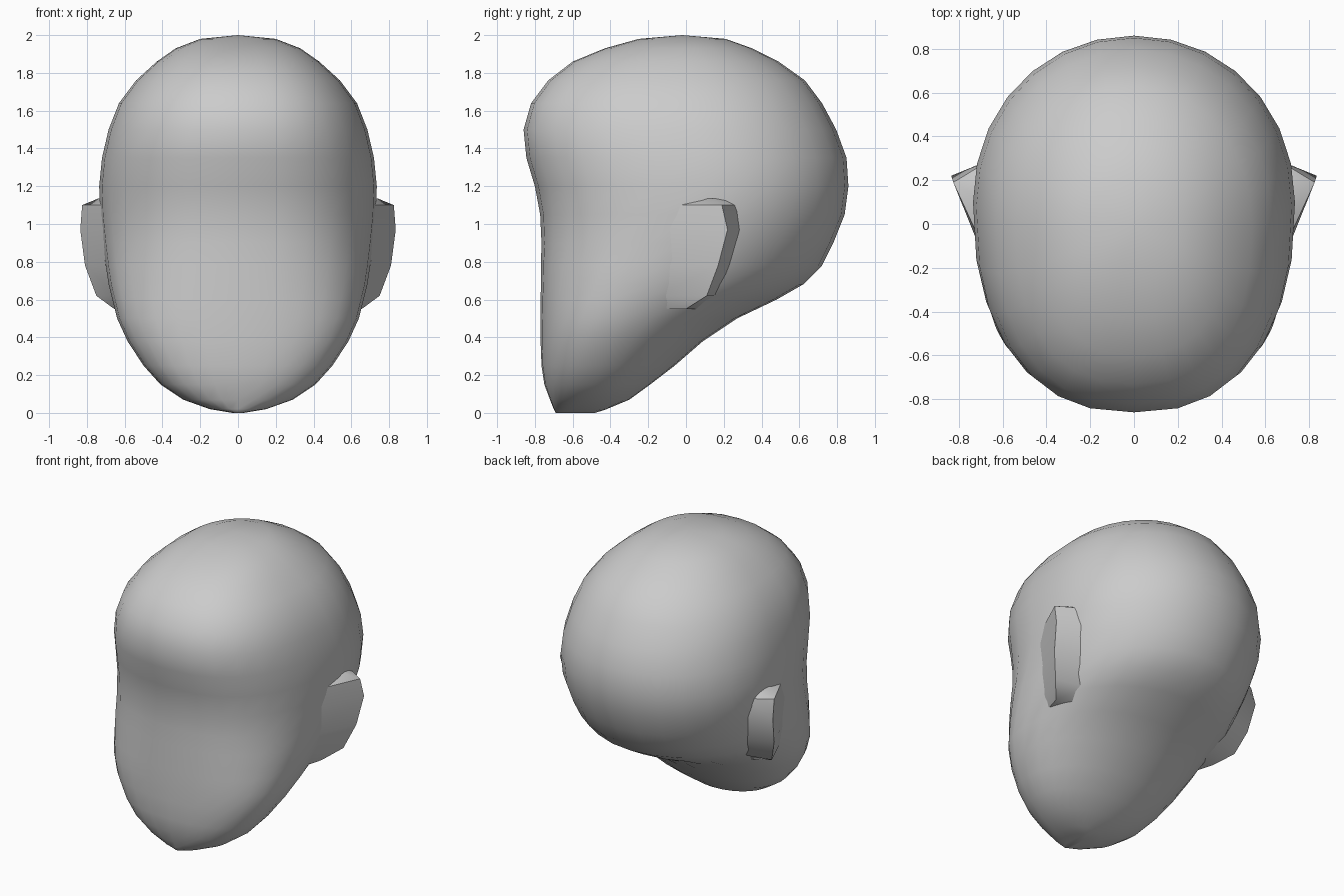
import bpy, bmesh
from math import sin, cos, pi, copysign

if "Cube" in bpy.data.objects:
    bpy.data.objects.remove(bpy.data.objects["Cube"])

# Head levels: z, front y, back y, half width, y of widest point
LEVELS = [
    (0.00, -.69, -.48, .03, -.58), (0.02, -.70, -.42, .15, -.56),
    (0.07, -.72, -.30, .29, -.52), (0.15, -.75, -.19, .41, -.48),
    (0.25, -.765, -.06, .50, -.45), (0.38, -.77, .09, .585, -.40),
    (0.50, -.77, .27, .64, -.33), (0.60, -.77, .48, .665, -.25),
    (0.68, -.768, .62, .685, -.18), (0.78, -.768, .72, .70, -.10),
    (0.90, -.765, .78, .715, 0), (1.05, -.772, .84, .73, .08),
    (1.20, -.80, .86, .735, .10), (1.35, -.845, .85, .72, .08),
    (1.50, -.86, .795, .685, .05), (1.64, -.82, .72, .63, .02),
    (1.76, -.73, .63, .54, 0), (1.86, -.60, .49, .43, -.02),
    (1.93, -.43, .35, .33, -.03), (1.98, -.25, .21, .20, -.02),
]
SEGS = 28


def spow(v, p):
    return copysign(abs(v) ** p, v)


def head_ring(z, front, back, w, yc):
    pts = []
    for i in range(SEGS):
        a = 2 * pi * i / SEGS
        s, c = sin(a), cos(a)
        n = 2.05 if s > 0 else 2.45      # fuller face, rounder back
        reach = back - yc if s > 0 else yc - front
        pts.append((w * spow(c, 2 / n), yc + reach * spow(s, 2 / n), z))
    return pts


def loft(name, rings, apex=None, angle=None):
    bm = bmesh.new()
    rows = [[bm.verts.new(p) for p in r] for r in rings]
    n = len(rows[0])
    for a, b in zip(rows, rows[1:]):
        for i in range(n):
            j = (i + 1) % n
            bm.faces.new((a[i], a[j], b[j], b[i]))
    bm.faces.new(rows[0][::-1])
    if apex:
        top = bm.verts.new(apex)
        for i in range(n):
            bm.faces.new((rows[-1][i], rows[-1][(i + 1) % n], top))
    else:
        bm.faces.new(rows[-1])
    bmesh.ops.recalc_face_normals(bm, faces=bm.faces)
    for f in bm.faces:
        f.smooth = True
    me = bpy.data.meshes.new(name)
    bm.to_mesh(me)
    bm.free()
    ob = bpy.data.objects.new(name, me)
    bpy.context.collection.objects.link(ob)
    if angle:
        bpy.ops.object.select_all(action='DESELECT')
        bpy.context.view_layer.objects.active = ob
        ob.select_set(True)
        bpy.ops.object.shade_smooth_by_angle(angle=angle)
    return ob


# Head
loft("head", [head_ring(*l) for l in LEVELS], apex=(0, -.02, 2.0))

# Ears: z, then (x, y) of front root, outer rim and back root
EAR = [
    (0.55, .62, -.12, .655, .00, .55, .06),
    (0.62, .64, -.15, .75, .11, .54, .16),
    (0.78, .67, -.15, .81, .17, .58, .25),
    (0.97, .70, -.12, .835, .22, .64, .30),
    (1.10, .71, -.06, .825, .19, .66, .29),
    (1.135, .70, .04, .74, .14, .67, .22),
]
for side, name in ((1, "ear_left"), (-1, "ear_right")):
    rings = [[(side * fx, fy, z), (side * tx, ty, z), (side * bx, by, z)]
             for z, fx, fy, tx, ty, bx, by in EAR]
    loft(name, rings, angle=pi * 50 / 180)
